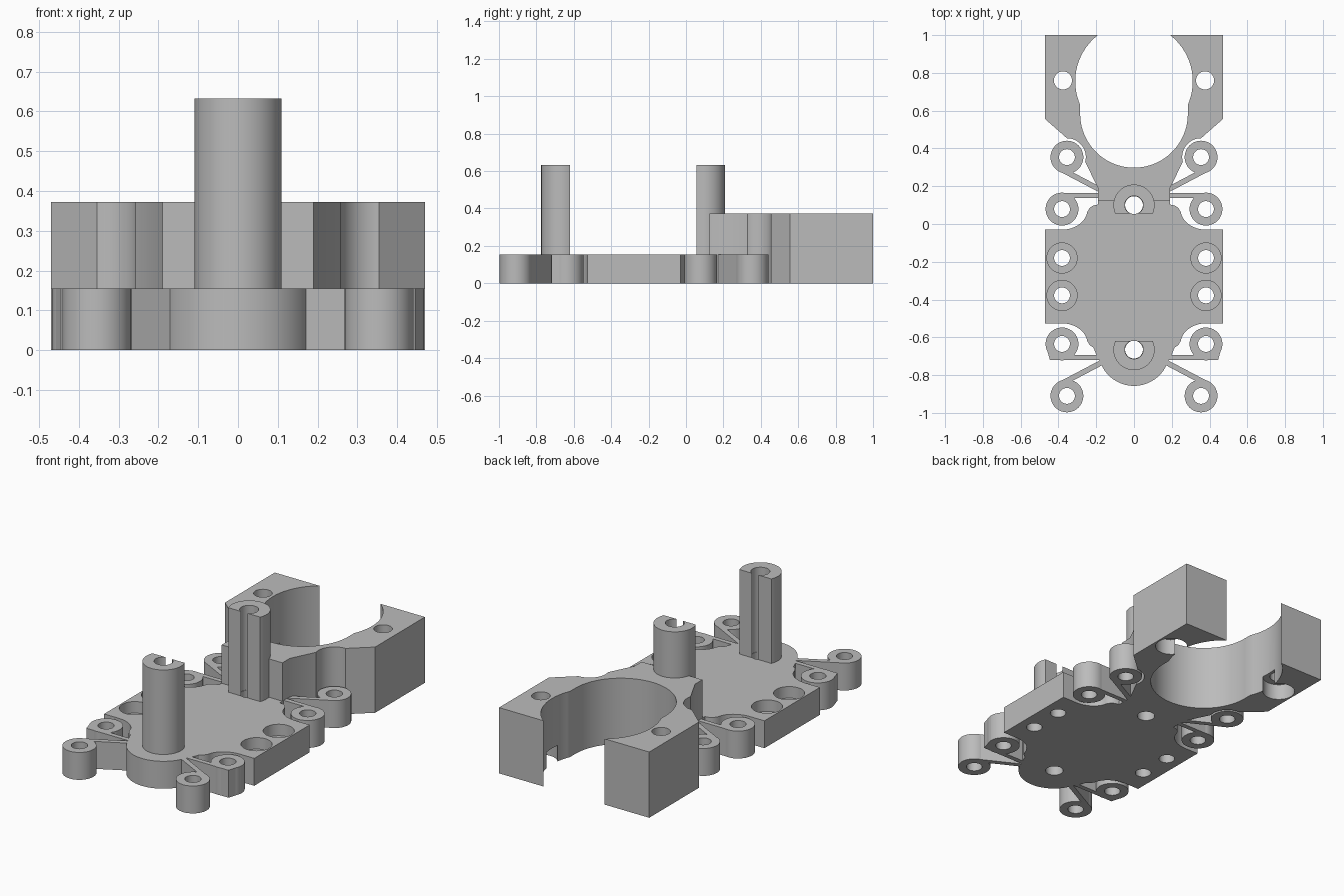
import bpy, bmesh
from math import cos, sin, radians

if "Cube" in bpy.data.objects:
    bpy.data.objects.remove(bpy.data.objects["Cube"])

grey = bpy.data.materials.new("plain grey")
grey.use_nodes = True
COLOUR = (0.5, 0.5, 0.5, 1)
grey.diffuse_color = COLOUR
grey.node_tree.nodes["Principled BSDF"].inputs["Base Color"].default_value = COLOUR

PLATE_TOP, CLAMP_TOP, POST_TOP = 0.155, 0.372, 0.633
MID = -0.278                      # front/back mirror line of the plate
FRONT_POST, BACK_POST = -0.665, 0.1
HOLE = 0.042


def arc(cx, cy, rx, a0, a1, n=20, ry=None):
    ry = ry or rx
    angles = [radians(a0 + (a1 - a0) * i / n) for i in range(n + 1)]
    return [(cx + rx * cos(a), cy + ry * sin(a)) for a in angles]


def circle(cx, cy, r, n=40):
    return arc(cx, cy, r, 0, 360, n)[:-1]


def flip_x(points):
    return [(-x, y) for x, y in reversed(points)]


def flip_y(points):
    return [(x, 2 * MID - y) for x, y in reversed(points)]


def prism(name, outline, z0, z1):
    """Extrude a flat outline between two heights."""
    bm = bmesh.new()
    face = bm.faces.new([bm.verts.new((x, y, z0)) for x, y in outline])
    top = bmesh.ops.extrude_face_region(bm, geom=[face])["geom"]
    verts = [v for v in top if isinstance(v, bmesh.types.BMVert)]
    bmesh.ops.translate(bm, verts=verts, vec=(0, 0, z1 - z0))
    bmesh.ops.recalc_face_normals(bm, faces=bm.faces)
    mesh = bpy.data.meshes.new(name)
    bm.to_mesh(mesh)
    bm.free()
    mesh.materials.append(grey)
    obj = bpy.data.objects.new(name, mesh)
    bpy.context.collection.objects.link(obj)
    return obj


def cut(obj, outline, z0=-0.1, z1=1.0):
    """Subtract a prism from a part."""
    cutter = prism("cutter", outline, z0, z1)
    cutter.hide_render = True
    mod = obj.modifiers.new("cut", "BOOLEAN")
    mod.operation, mod.solver, mod.object = "DIFFERENCE", "EXACT", cutter
    bpy.context.view_layer.objects.active = obj
    bpy.ops.object.modifier_apply(modifier=mod.name)
    bpy.data.objects.remove(cutter)


parts = []

# Base plate: notched corners, round front end
corner = [(0.47, MID), (0.47, -0.03)] + arc(0.381, 0.079, 0.135, 270, 188, 16, 0.109)
corner += [(0.235, 0.085), (0.215, 0.098), (0.19, 0.103)]
back_half = corner + [(0.19, 0.19)]
front_half = flip_y(corner)[:-1] + []
right_edge = [(0.19, -0.715)] + front_half[1:] + back_half
nose = arc(0, -0.667, 0.19, 195, 345, 30)
outline = nose + right_edge + flip_x(right_edge)
plate = prism("base_plate", outline, 0, PLATE_TOP)
for y in (FRONT_POST, BACK_POST):
    cut(plate, circle(0, y, 0.047))
for s in (1, -1):
    for y in (-0.18, -0.378):
        cut(plate, circle(s * 0.381, y, HOLE))
        cut(plate, circle(s * 0.381, y, 0.08), PLATE_TOP - 0.065, 0.3)
parts.append(plate)

# Slotted posts: round outside, flat face toward the middle
for name, y, side in (("front_post", FRONT_POST, 1), ("back_post", BACK_POST, -1)):
    a = 24
    outline = [(x, y + side * (py - y)) for x, py in arc(0, y, 0.109, 180 - a, 360 + a, 40)]
    post = prism(name, outline, 0.1, POST_TOP)
    cut(post, circle(0, y, 0.049))
    parts.append(post)

# Open clamp block at the back
half = [(0.19, 0.125), (0.19, 0.19)] + arc(0.355, 0.354, 0.1, 195, 90, 16)
half += [(0.47, 0.555), (0.47, 1.0)]
clamp = prism("clamp_block", half + flip_x(half), 0, CLAMP_TOP)
cut(clamp, circle(0, 0.755, 0.311, 72))
cut(clamp, arc(0, 0.583, 0.285, 180, 360, 40) + [(0.285, 0.7), (-0.285, 0.7)])
cut(clamp, circle(0, BACK_POST, 0.049))
for s in (1, -1):
    cut(clamp, circle(s * 0.376, 0.76, 0.048))
    cut(clamp, circle(s * 0.376, 0.76, 0.085), -0.1, 0.09)
parts.append(clamp)

# Cable-tie style eyelets on thin arms, four at each end
straight_arm = [(0.16, 0.137), (0.381, 0.137), (0.381, 0.164), (0.16, 0.164)]
slant_arm = [(0.15, 0.15), (0.395, 0.279), (0.382, 0.304), (0.15, 0.182)]
for end, fy in (("back", lambda p: p), ("front", flip_y)):
    for side, fx in (("left", lambda p: p), ("right", flip_x)):
        for kind, x, y, arm in (("inner", 0.381, 0.079, straight_arm),
                                ("outer", 0.355, 0.354, slant_arm)):
            label = f"{end}_{side}_{kind}"
            eyelet = prism(label + "_eyelet", fx(fy(circle(x, y, 0.087))), 0, PLATE_TOP)
            cut(eyelet, fx(fy(circle(x, y, HOLE))))
            parts.append(eyelet)
            parts.append(prism(label + "_arm", fx(fy(arm)), 0, PLATE_TOP))
        if end == "front":
            # squared outer corner on the front inner eyelets
            web = [(0.468, 0.085), (0.445, 0.164), (0.381, 0.164), (0.43, 0.11)]
            parts.append(prism(f"front_{side}_corner_web", fx(fy(web)), 0, PLATE_TOP))

# Smooth the round walls, keep the edges crisp
bpy.ops.object.select_all(action="DESELECT")
for obj in parts:
    obj.select_set(True)
bpy.context.view_layer.objects.active = plate
bpy.ops.object.shade_smooth_by_angle(angle=radians(30))
